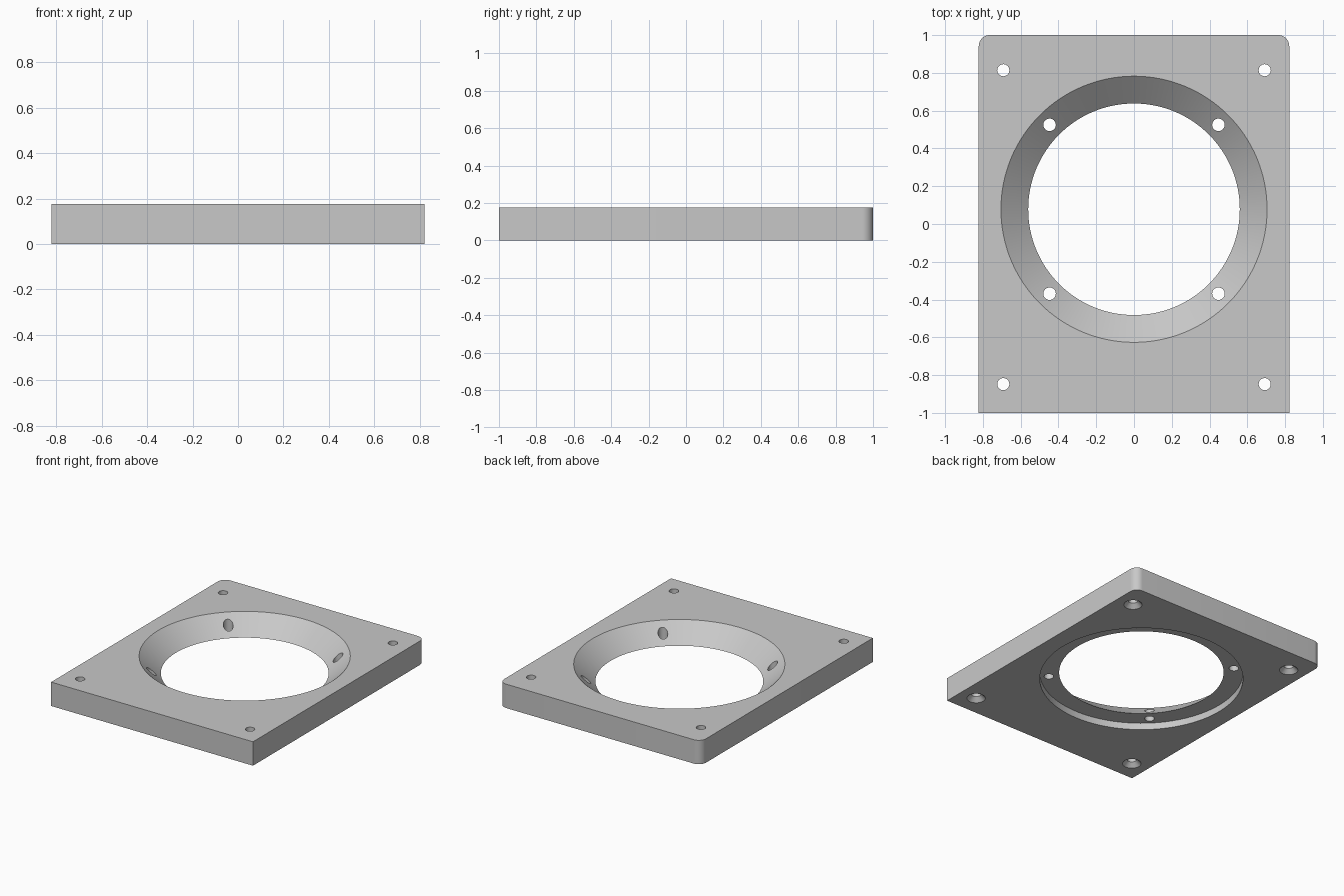
import bpy
import bmesh
import math

if "Cube" in bpy.data.objects:
    bpy.data.objects.remove(bpy.data.objects["Cube"], do_unlink=True)

HALF_X, HALF_Y, HEIGHT = 0.822, 1.0, 0.176
RING_Y = 0.078

grey = bpy.data.materials.new("plain grey")
grey.use_nodes = True
grey.diffuse_color = (0.58, 0.58, 0.58, 1)
grey.node_tree.nodes["Principled BSDF"].inputs["Base Color"].default_value = (0.58, 0.58, 0.58, 1)


def add_object(name, bm):
    mesh = bpy.data.meshes.new(name)
    bmesh.ops.recalc_face_normals(bm, faces=bm.faces)
    bm.to_mesh(mesh)
    bm.free()
    mesh.materials.append(grey)
    obj = bpy.data.objects.new(name, mesh)
    bpy.context.collection.objects.link(obj)
    return obj


def turned_cutter(name, profile, x, y, sides):
    """Closed solid of revolution from (radius, height) points."""
    bm = bmesh.new()
    rings = []
    for r, z in profile:
        angles = [math.tau * i / sides for i in range(sides)]
        rings.append([bm.verts.new((x + r * math.cos(a), y + r * math.sin(a), z)) for a in angles])
    for low, high in zip(rings, rings[1:]):
        for i in range(sides):
            j = (i + 1) % sides
            bm.faces.new((low[i], low[j], high[j], high[i]))
    bm.faces.new(rings[0][::-1])
    bm.faces.new(rings[-1])
    cutter = add_object(name, bm)
    cutter.hide_render = True
    return cutter


def cut(target, cutter):
    bpy.context.view_layer.objects.active = target
    mod = target.modifiers.new("cut", "BOOLEAN")
    mod.operation = "DIFFERENCE"
    mod.solver = "EXACT"
    mod.object = cutter
    bpy.ops.object.modifier_apply(modifier=mod.name)
    bpy.data.objects.remove(cutter, do_unlink=True)


# Plate with only its two back corners rounded
bm = bmesh.new()
bmesh.ops.create_cube(bm, size=1)
for v in bm.verts:
    v.co = (v.co.x * 2 * HALF_X, v.co.y * 2 * HALF_Y, (v.co.z + 0.5) * HEIGHT)
back_edges = [e for e in bm.edges if all(v.co.y > 0 for v in e.verts)
              and abs(e.verts[0].co.z - e.verts[1].co.z) > 0.1]
bmesh.ops.bevel(bm, geom=back_edges, offset=0.058, segments=10, profile=0.5, affect="EDGES")
plate = add_object("mounting_plate", bm)

# Conical opening above, shallow round recess below
opening = [(0.692, -0.05), (0.692, 0.05), (0.56, 0.05), (0.762, 0.226)]
cut(plate, turned_cutter("opening_cutter", opening, 0, RING_Y, 128))

for side in (-1, 1):
    # Countersunk corner holes
    for y in (0.814, -0.848):
        countersink = [(0.093, -0.03), (0.032, 0.031), (0.032, 0.3)]
        cut(plate, turned_cutter("corner_cutter", countersink, side * 0.692, y, 32))
    # Screw holes through the sloped ring
    for back in (-1, 1):
        straight = [(0.033, -0.05), (0.033, 0.3)]
        cut(plate, turned_cutter("ring_cutter", straight, side * 0.447, RING_Y + back * 0.447, 32))

bpy.ops.object.select_all(action="DESELECT")
plate.select_set(True)
bpy.context.view_layer.objects.active = plate
bpy.ops.object.shade_smooth_by_angle(angle=math.radians(25))
